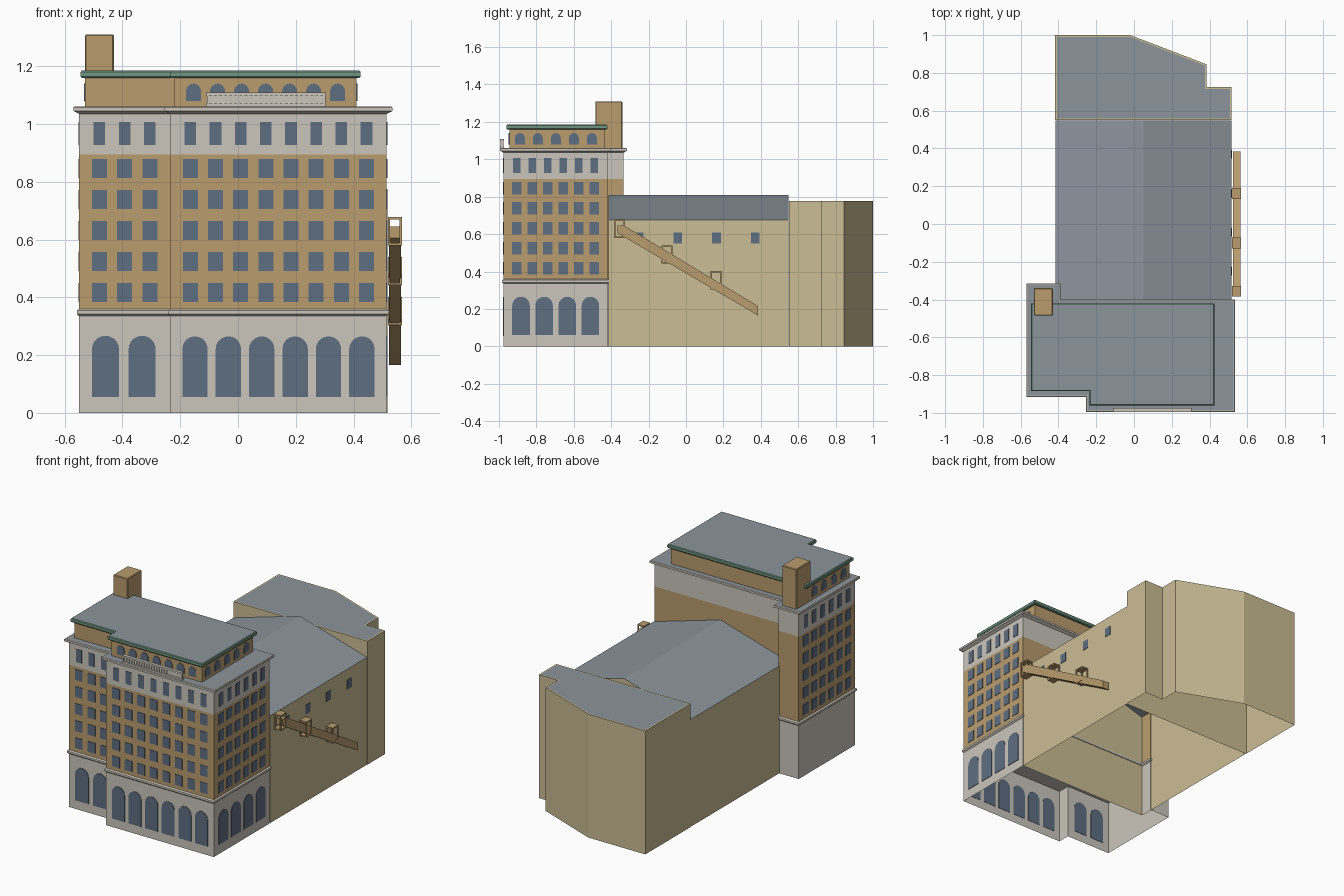
import bpy, bmesh, math
from mathutils import Vector

cube = bpy.data.objects.get("Cube")
if cube:
    bpy.data.objects.remove(cube, do_unlink=True)


def material(name, rgb):
    m = bpy.data.materials.new(name)
    m.use_nodes = True
    m.diffuse_color = (*rgb, 1)
    m.node_tree.nodes["Principled BSDF"].inputs["Base Color"].default_value = (*rgb, 1)
    return m


stone = material("pale stone", (0.60, 0.565, 0.50))
brick = material("tan brick", (0.49, 0.335, 0.155))
cream = material("cream render", (0.60, 0.51, 0.30))
glass = material("blue grey glass", (0.112, 0.156, 0.225))
slate = material("grey roof", (0.26, 0.30, 0.335))
copper = material("green copper", (0.162, 0.305, 0.223))


def finish(name, bm, *mats):
    me = bpy.data.meshes.new(name)
    bm.to_mesh(me)
    bm.free()
    for m in mats:
        me.materials.append(m)
    ob = bpy.data.objects.new(name, me)
    bpy.context.scene.collection.objects.link(ob)
    return ob


def offset(pts, d):
    """Grow a counter-clockwise outline outward by d with mitred corners."""
    out = []
    for i, p in enumerate(pts):
        p = Vector(p)
        a = (p - Vector(pts[i - 1])).normalized()
        b = (Vector(pts[(i + 1) % len(pts)]) - p).normalized()
        na, nb = Vector((a.y, -a.x)), Vector((b.y, -b.x))
        out.append(p + (na + nb) * d / (1 + na.dot(nb)))
    return out


def loft(name, pts, layers, mat, top=None, bottom=False):
    """Stack (height, outward offset) copies of an outline into a shell."""
    bm = bmesh.new()
    loops = [[bm.verts.new((q.x, q.y, z)) for q in offset(pts, d)] for z, d in layers]
    for lo, hi in zip(loops, loops[1:]):
        for i in range(len(lo)):
            j = (i + 1) % len(lo)
            bm.faces.new((lo[i], lo[j], hi[j], hi[i]))
    if top:
        bm.faces.new(loops[-1]).material_index = 1
    if bottom:
        bm.faces.new(loops[0][::-1])
    return finish(name, bm, mat, top or mat)


def add_box(bm, lo, hi):
    r = bmesh.ops.create_cube(bm, size=1)
    for v in r["verts"]:
        v.co = [l + (c + 0.5) * (h - l) for c, l, h in zip(v.co, lo, hi)]


def extrude_profile(bm, lower, upper):
    a = [bm.verts.new(p) for p in lower]
    b = [bm.verts.new(p) for p in upper]
    bm.faces.new(a)
    bm.faces.new(b[::-1])
    for i in range(len(a)):
        bm.faces.new((a[i - 1], a[i], b[i], b[i - 1]))


def spread(a, b, n):
    return [a + (b - a) * i / (n - 1) for i in range(n)]


def rect(u, z0, z1, w):
    return [(u - w / 2, z0), (u + w / 2, z0), (u + w / 2, z1), (u - w / 2, z1)]


def arch(u, z0, z1, w):
    r = w / 2
    curve = [(u + r * math.cos(t), z1 - r + r * math.sin(t)) for t in spread(0, math.pi, 11)]
    return [(u - r, z0), (u + r, z0)] + curve


def panes(name, side, wall, shapes):
    """Thin glass plates on a wall facing front, right or left."""
    place = {"front": lambda u, z, d: (u, wall - d, z),
             "right": lambda u, z, d: (wall + d, u, z),
             "left": lambda u, z, d: (wall - d, u, z)}[side]
    bm = bmesh.new()
    for s in shapes:
        extrude_profile(bm, [place(u, z, -0.002) for u, z in s],
                        [place(u, z, 0.003) for u, z in s])
    bmesh.ops.recalc_face_normals(bm, faces=bm.faces)
    return finish(name, bm, glass)


# Tower: stone base, brick shaft, stone attic, belt course and cornice
tower = [(-0.55, -0.895), (-0.235, -0.895), (-0.235, -0.975), (0.515, -0.975),
         (0.515, -0.42), (-0.41, -0.42), (-0.41, -0.335), (-0.55, -0.335)]
loft("tower_base", tower, [(0, 0), (0.345, 0)], stone, stone)
loft("tower_shaft", tower, [(0.345, 0), (0.895, 0)], brick)
loft("tower_attic", tower, [(0.895, 0), (1.04, 0)], stone)
loft("belt_course", tower, [(0.335, 0), (0.342, 0.008), (0.354, 0.008), (0.36, 0)], stone)
loft("cornice", tower, [(1.035, 0), (1.042, 0.013), (1.045, 0.02), (1.057, 0.02),
                        (1.06, 0.017), (1.06, 0.012)], stone, slate)

# Penthouse with copper eaves, and the chimney
pent = [(-0.53, -0.87), (-0.22, -0.87), (-0.22, -0.945), (0.41, -0.945),
        (0.41, -0.435), (-0.53, -0.435)]
loft("penthouse_walls", pent, [(1.06, 0), (1.165, 0)], brick)
loft("penthouse_eaves", pent, [(1.16, 0), (1.16, 0.011), (1.165, 0.015), (1.18, 0.015),
                               (1.185, 0.011), (1.185, 0.007)], copper, slate)
bm = bmesh.new()
add_box(bm, (-0.53, -0.485, 1.05), (-0.43, -0.34, 1.31))
chimney = finish("chimney", bm, brick)
bev = chimney.modifiers.new("soft edges", "BEVEL")
bev.width = 0.004

# Balustrade above the entrance front
bm = bmesh.new()
add_box(bm, (-0.11, -0.994, 1.06), (0.305, -0.974, 1.071))
add_box(bm, (-0.11, -0.994, 1.098), (0.305, -0.974, 1.109))
add_box(bm, (-0.108, -0.987, 1.07), (0.303, -0.981, 1.1))
for x in spread(-0.104, 0.299, 24):
    add_box(bm, (x - 0.004, -0.991, 1.07), (x + 0.004, -0.977, 1.1))
finish("balustrade", bm, stone)


# Office windows: five equal rows and a narrower attic row
def window_grid(a, b, n):
    shapes = []
    for u in spread(a + 0.07, b - 0.07, n):
        shapes += [rect(u, z, z + 0.066, 0.052) for z in spread(0.384, 0.813, 5)]
        shapes.append(rect(u, 0.927, 1.007, 0.04))
    return shapes


panes("wing_front_windows", "front", -0.895, window_grid(-0.55, -0.235, 3))
panes("main_front_windows", "front", -0.975, window_grid(-0.235, 0.515, 8))
panes("east_windows", "right", 0.515, window_grid(-0.975, -0.42, 6))
panes("west_windows", "left", -0.55, window_grid(-0.895, -0.335, 6))

# Arched openings at street level and in the penthouse
panes("wing_front_arches", "front", -0.895,
      [arch(u, 0.055, 0.267, 0.094) for u in (-0.459, -0.332)])
panes("main_front_arches", "front", -0.975,
      [arch(u, 0.055, 0.265, 0.088) for u in spread(-0.149, 0.429, 6)])
panes("east_arches", "right", 0.515,
      [arch(u, 0.06, 0.265, 0.094) for u in spread(-0.882, -0.511, 4)])
panes("penthouse_front_arches", "front", -0.945,
      [arch(u, 1.08, 1.14, 0.052) for u in spread(-0.154, 0.345, 7)])
panes("penthouse_east_arches", "right", 0.41,
      [arch(u, 1.08, 1.14, 0.052) for u in spread(-0.888, -0.503, 5)])
panes("penthouse_west_arches", "left", -0.53,
      [arch(u, 1.08, 1.14, 0.052) for u in spread(-0.81, -0.52, 4)])

# Auditorium: gabled hall, open underneath, roof faces in slate
gable = [(-0.415, 0), (0.515, 0), (0.515, 0.675), (0.05, 0.81), (-0.415, 0.675)]
bm = bmesh.new()
extrude_profile(bm, [(x, -0.415, z) for x, z in gable], [(x, 0.547, z) for x, z in gable])
bmesh.ops.recalc_face_normals(bm, faces=bm.faces)
for f in bm.faces:
    f.material_index = int(f.normal.z > 0.5)
bmesh.ops.delete(bm, geom=[f for f in bm.faces if f.normal.z < -0.5], context="FACES_ONLY")
finish("auditorium", bm, cream, slate)
panes("auditorium_windows", "right", 0.515,
      [rect(u, 0.55, 0.608, 0.046) for u in spread(-0.25, 0.37, 4)])

# Stage house with a thin parapet rim
stage = [(-0.417, 0.55), (0.517, 0.55), (0.517, 0.725), (0.385, 0.725),
         (0.385, 0.845), (-0.02, 1.0), (-0.417, 1.0)]
loft("stage_house", stage, [(0, 0), (0.776, 0), (0.776, -0.009)], cream, slate)

# Fire escape: sloping flight and open cages at the landings
flight = [(-0.365, 0.605), (0.385, 0.165), (0.385, 0.215), (-0.33, 0.645), (-0.365, 0.645)]
bm = bmesh.new()
extrude_profile(bm, [(0.523, y, z) for y, z in flight], [(0.565, y, z) for y, z in flight])
bmesh.ops.recalc_face_normals(bm, faces=bm.faces)
finish("fire_escape_flight", bm, brick)
bm = bmesh.new()
for y, z in ((-0.385, 0.58), (-0.13, 0.442), (0.132, 0.304)):
    for h in (z, z + 0.09):
        add_box(bm, (0.52, y, h), (0.567, y + 0.058, h + 0.008))
    for px in (0.52, 0.56):
        for py in (y, y + 0.051):
            add_box(bm, (px, py, z), (px + 0.007, py + 0.007, z + 0.098))
finish("fire_escape_landings", bm, brick)
